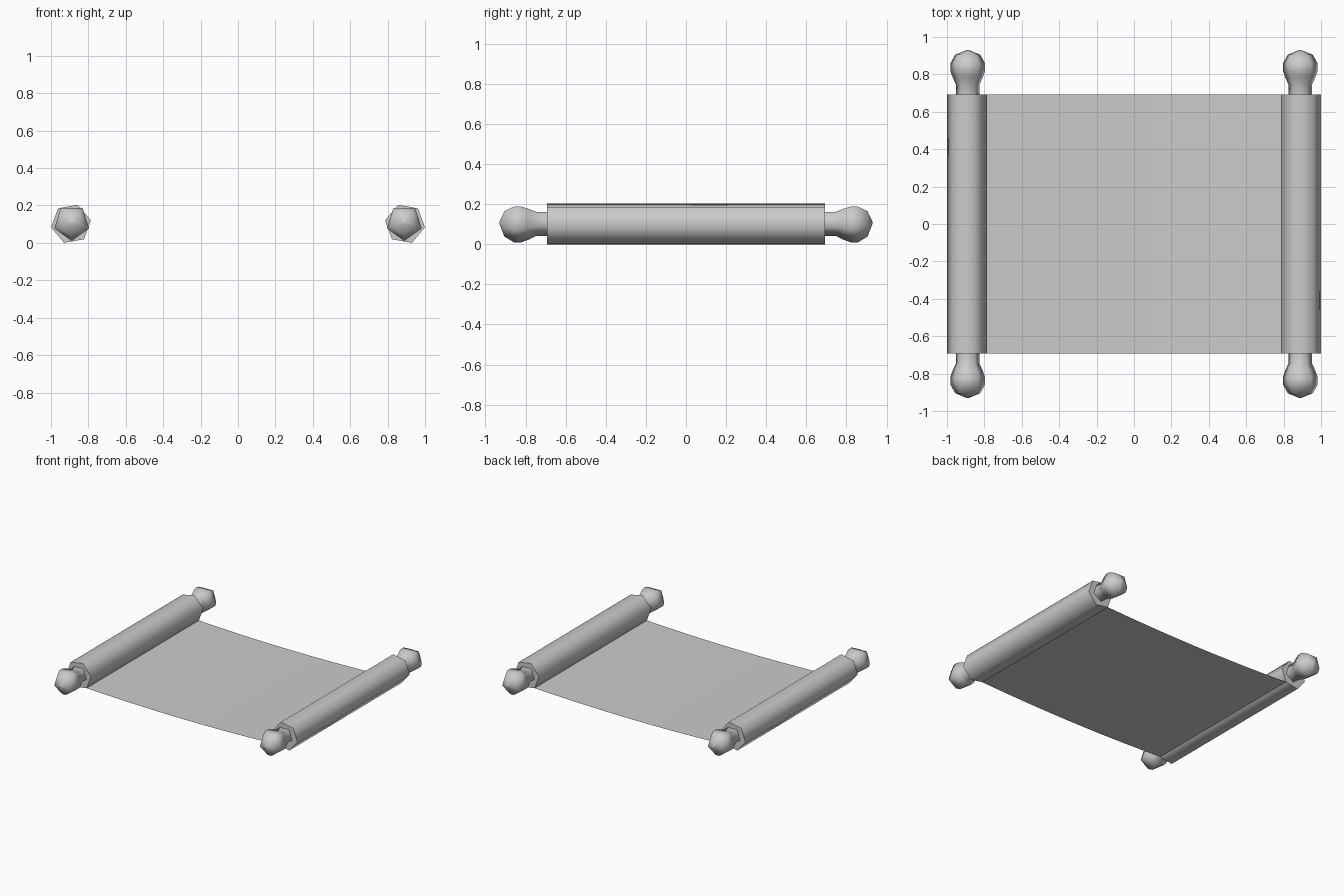
import bpy, bmesh
from math import sin, cos, pi, radians

cube = bpy.data.objects.get("Cube")
if cube:
    bpy.data.objects.remove(cube)

mat = bpy.data.materials.new("plain grey")
mat.use_nodes = True
mat.diffuse_color = (0.6, 0.6, 0.6, 1)
mat.node_tree.nodes["Principled BSDF"].inputs["Base Color"].default_value = (0.6, 0.6, 0.6, 1)

ROLL_X, ROLL_Z, ROLL_R = 0.893, 0.102, 0.108
HALF_LEN = 0.693
TILT = radians(10)


def finish(name, bm, sharp_angle, fix_normals=True):
    if fix_normals:
        bmesh.ops.recalc_face_normals(bm, faces=bm.faces)
    mesh = bpy.data.meshes.new(name)
    bm.to_mesh(mesh)
    bm.free()
    mesh.materials.append(mat)
    ob = bpy.data.objects.new(name, mesh)
    bpy.context.collection.objects.link(ob)
    bpy.ops.object.select_all(action='DESELECT')
    ob.select_set(True)
    bpy.context.view_layer.objects.active = ob
    bpy.ops.object.shade_smooth_by_angle(angle=radians(sharp_angle))
    return ob


def lathe(name, profile, sides, start, x, z, sharp_angle):
    """Loft polygons along y; profile holds (y, radius) pairs."""
    bm = bmesh.new()
    rings = []
    for y, r in profile:
        rings.append([bm.verts.new((x + r * cos(start + 2 * pi * i / sides), y,
                                    z + r * sin(start + 2 * pi * i / sides)))
                      for i in range(sides)])
    for a, b in zip(rings, rings[1:]):
        for i in range(sides):
            j = (i + 1) % sides
            bm.faces.new((a[i], a[j], b[j], b[i]))
    bm.faces.new(rings[0])
    bm.faces.new(rings[-1])
    bmesh.ops.remove_doubles(bm, verts=bm.verts, dist=0.0005)
    return finish(name, bm, sharp_angle)


# Handle: slim neck swelling into a five-sided knob with a blunt point
KNOB = [(HALF_LEN - 0.02, 0.066), (0.745, 0.066), (0.785, 0.085), (0.82, 0.098),
        (0.858, 0.098), (0.905, 0.07), (0.931, 0.004)]

for side, label in ((-1, "right"), (1, "left")):
    # Six-sided paper roll, tilted toward the sheet
    start = TILT if side < 0 else pi - TILT
    lathe(f"{label}_roll", [(-HALF_LEN, ROLL_R), (HALF_LEN, ROLL_R)], 6, start,
          side * ROLL_X, ROLL_Z, 75)
    # Knobs at both ends
    for end, end_label in ((-1, "front"), (1, "back")):
        lathe(f"{label}_{end_label}_knob", [(end * y, r) for y, r in KNOB], 5, -pi / 2,
              side * (ROLL_X - 0.004), 0.108, 85)

# Sheet: thin surface sagging gently between the lower inner roll corners
edge_x = ROLL_X - ROLL_R * cos(radians(-50))
edge_z = ROLL_Z + ROLL_R * sin(radians(-50))
bm = bmesh.new()
STEPS = 12
rows = []
for i in range(STEPS + 1):
    t = 2 * i / STEPS - 1
    rows.append([bm.verts.new((t * edge_x, y, edge_z * t * t)) for y in (-HALF_LEN, HALF_LEN)])
for a, b in zip(rows, rows[1:]):
    bm.faces.new((a[0], b[0], b[1], a[1]))
finish("sheet", bm, 60, fix_normals=False)
